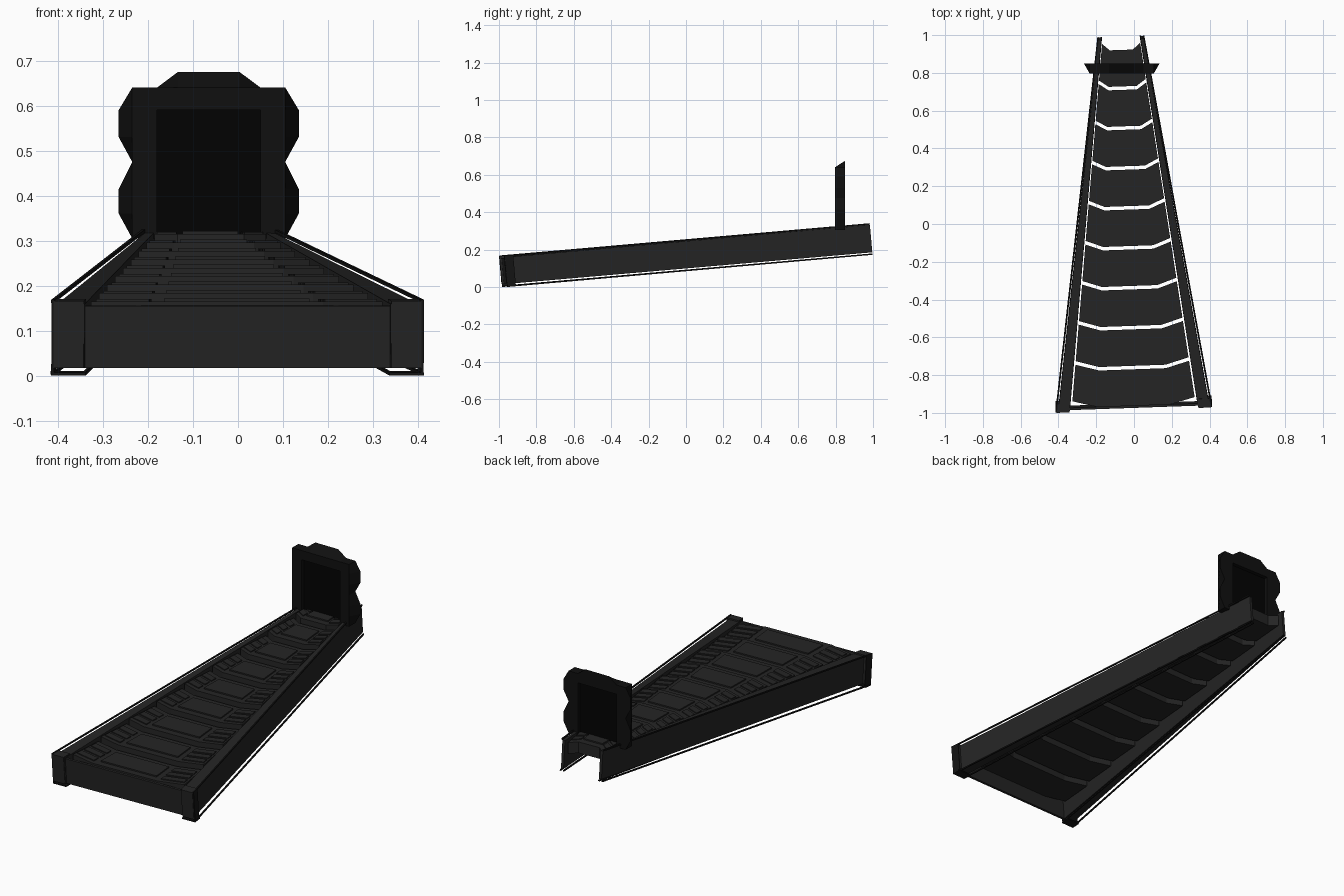
import bpy, bmesh, math
from mathutils import Matrix

if "Cube" in bpy.data.objects:
    bpy.data.objects.remove(bpy.data.objects["Cube"])

def material(name, v):
    m = bpy.data.materials.new(name)
    m.diffuse_color = (v, v, v, 1)
    m.use_nodes = True
    m.node_tree.nodes["Principled BSDF"].inputs["Base Color"].default_value = m.diffuse_color
    return m

GREY = material("dark_grey", 0.018)
EDGE = material("edge_black", 0.007)
GATE = material("gate_black", 0.005)
DEEP = material("deep_black", 0.0008)

# The ramp is turned 2 degrees and its frame tilted 5 degrees; treads stay level
TURN = (Matrix.Translation((-0.035, 0, 0.172)) @ Matrix.Rotation(math.radians(2), 4, 'Z'))
RAMP = TURN @ Matrix.Rotation(math.radians(5), 4, 'X')

def loft(bm, a, b):
    """Solid between two matching loops of points."""
    va, vb = [bm.verts.new(p) for p in a], [bm.verts.new(p) for p in b]
    n = len(a)
    bm.faces.new(va)
    bm.faces.new(vb[::-1])
    for i in range(n):
        bm.faces.new((va[i], vb[i], vb[(i + 1) % n], va[(i + 1) % n]))

def finish(bm, name, mat, matrix=None, mirror=False):
    bmesh.ops.recalc_face_normals(bm, faces=bm.faces)
    me = bpy.data.meshes.new(name)
    bm.to_mesh(me)
    bm.free()
    ob = bpy.data.objects.new(name, me)
    bpy.context.collection.objects.link(ob)
    me.materials.append(mat)
    if matrix:
        ob.matrix_world = matrix
    if mirror:
        ob.modifiers.new("Mirror", 'MIRROR').use_mirror_merge = False
    return ob

def rect(x0, x1, y, z0, z1):
    return [(x0, y, z0), (x1, y, z0), (x1, y, z1), (x0, y, z1)]

def plate(bm, pts, z0, z1):
    loft(bm, [(x, y, z0) for x, y in pts], [(x, y, z1) for x, y in pts])

V0, V1 = -0.98, 0.99

def lerp(a, b, v):
    return a + (b - a) * (v - V0) / (V1 - V0)

# Side rails, tapering to the back
bm = bmesh.new()
loft(bm, rect(0.340, 0.401, V0, -0.07, 0.073), rect(0.103, 0.118, V1, -0.073, 0.075))
finish(bm, "side_rail", GREY, RAMP, True)

# Thin edging strips standing off the rail corners
bm = bmesh.new()
r = 0.0035
for xa, xb, z in ((0.411, 0.121, 0.079), (0.411, 0.121, -0.083), (0.341, 0.103, -0.083)):
    loft(bm, rect(xa - r, xa + r, V0, z - r, z + r), rect(xb - r, xb + r, V1, z - r, z + r))
# frame across the front end
loft(bm, rect(0.338, 0.414, V0, -0.0865, -0.08), rect(0.338, 0.414, V0 + .045, -0.0865, -0.08))
loft(bm, rect(0.408, 0.414, V0, -0.085, 0.082), rect(0.402, 0.408, V0 + .045, -0.085, 0.082))
finish(bm, "rail_edging", EDGE, RAMP, True)

# Front corner caps
bm = bmesh.new()
loft(bm, rect(0.342, 0.409, V0 - 0.003, -0.07, 0.08), rect(0.336, 0.403, V0 + .045, -0.07, 0.08))
finish(bm, "corner_cap", GREY, RAMP, True)

# Front board
bm = bmesh.new()
loft(bm, rect(-0.345, 0.345, V0 + 0.008, -0.07, 0.068), rect(-0.345, 0.345, V0 + .02, -0.07, 0.068))
finish(bm, "front_board", GREY, RAMP)

# Level treads with swept-back ends, raised pad and side ribs
def half(v):
    return lerp(0.330, 0.097, v)

def bent_strip(y0, y1, a, b, lift0, lift1, s):
    """Strip from width fraction a to b with its outer end further back."""
    return [(s * a * half(y0), y0 + lift0), (s * b * half(y0 + lift1), y0 + lift1),
            (s * b * half(y1 + lift1), y1 + lift1), (s * a * half(y1), y1 + lift0)]

for i in range(9):
    f = -0.963 + 0.2115 * i
    k = f + 0.193
    top = -0.007 + 0.0187 * i
    bm = bmesh.new()
    up, m = 0.035, 0.58
    front = [(-half(f + up), f + up), (-m * half(f), f), (m * half(f), f), (half(f + up), f + up)]
    back = [(half(k + up), k + up), (m * half(k), k), (-m * half(k), k), (-half(k + up), k + up)]
    plate(bm, front + back, -0.06, 0)
    p0, p1 = f + 0.035, k - 0.035
    plate(bm, [(-.5 * half(p0), p0), (.5 * half(p0), p0), (.5 * half(p1), p1), (-.5 * half(p1), p1)],
          0, 0.007)
    for s in (-1, 1):
        for j in range(3):
            y = f + 0.02 + 0.052 * j
            plate(bm, bent_strip(y, y + 0.036, 0.6, 0.97, 0.004, 0.033, s), 0, 0.005)
    finish(bm, f"tread_{i + 1}", GREY, TURN @ Matrix.Translation((0, 0, top - 0.075 + 0.075)))

# Gate: square front edge flaring to a lobed back edge
CX = -0.065
side = [(0.17, 0.305), (0.20, 0.36), (0.20, 0.415), (0.17, 0.475), (0.20, 0.53), (0.20, 0.59),
        (0.17, 0.64), (0.115, 0.64), (0.068, 0.675)]
outer = side + [(-x, z) for x, z in side[::-1]]
inner = [(-0.115, 0.305), (-0.115, 0.59), (0.115, 0.59), (0.115, 0.305)]
front = [(CX + max(-0.17, min(0.17, x)), 0.797, min(z, 0.64)) for x, z in outer + inner]
back = [(CX + x, 0.85, z) for x, z in outer + inner]
bm = bmesh.new()
loft(bm, front, back)
finish(bm, "gate_frame", GATE)

# Dark panel set inside the gate
bm = bmesh.new()
loft(bm, rect(CX - 0.115, CX + 0.115, 0.82, 0.305, 0.59), rect(CX - 0.115, CX + 0.115, 0.83, 0.305, 0.59))
finish(bm, "gate_panel", DEEP)
